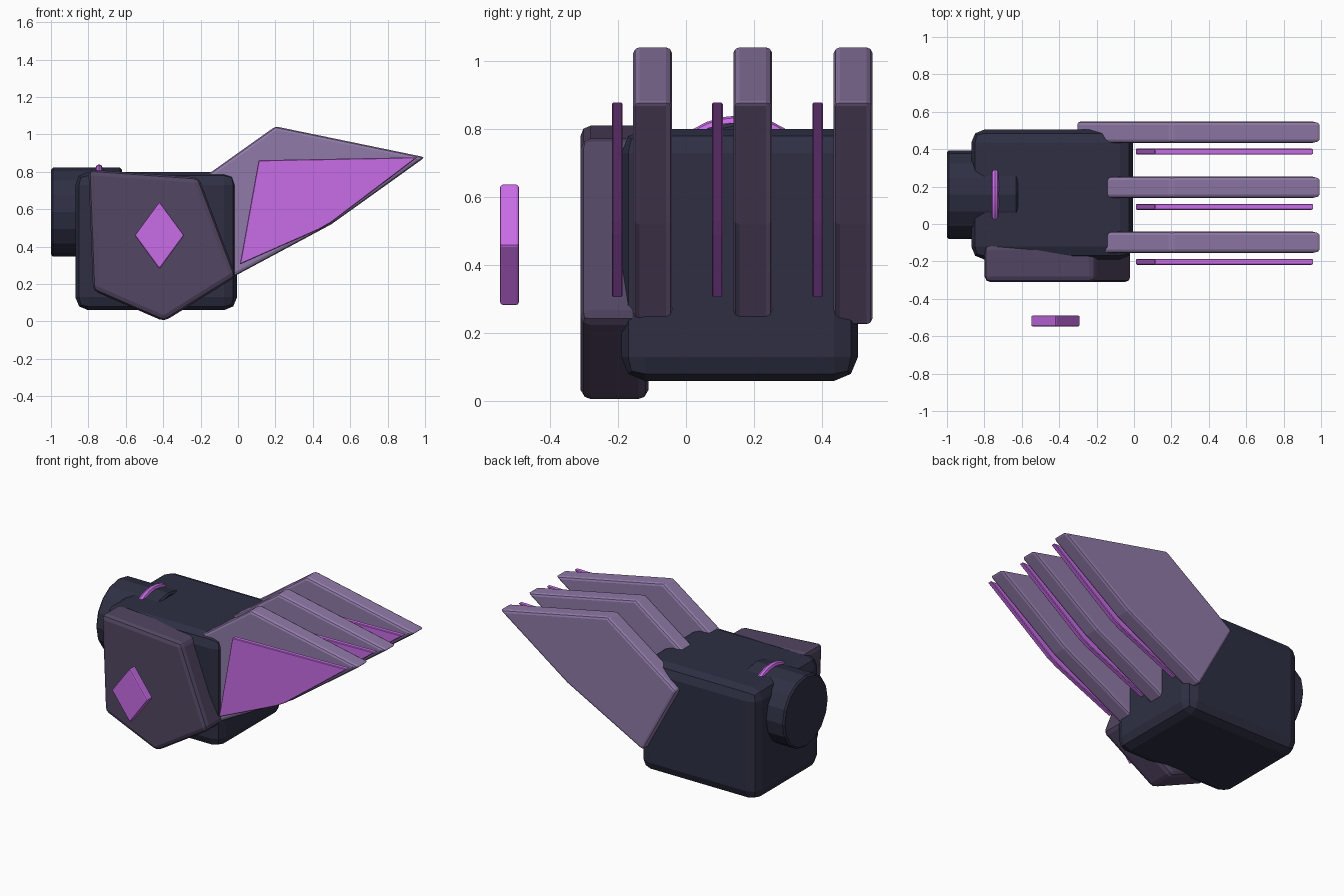
import bpy
import bmesh
import math

cube = bpy.data.objects.get("Cube")
if cube:
    bpy.data.objects.remove(cube, do_unlink=True)


def material(name, r, g, b):
    """Flat material from 0-255 display values, converted to linear."""
    lin = [(v / 255 / 12.92) if v < 11 else ((v / 255 + 0.055) / 1.055) ** 2.4
           for v in (r, g, b)]
    m = bpy.data.materials.new(name)
    m.use_nodes = True
    m.diffuse_color = (*lin, 1)
    bsdf = m.node_tree.nodes["Principled BSDF"]
    bsdf.inputs["Base Color"].default_value = (*lin, 1)
    return m


dark = material("dark slate", 46, 47, 67)
plum = material("dusky plum", 82, 70, 98)
mauve = material("pale mauve", 144, 122, 168)
violet = material("bright violet", 200, 108, 230)


def finish(obj, name, mat, bevel, segments):
    obj.name = name
    obj.data.name = name
    obj.data.materials.append(mat)
    if bevel:
        mod = obj.modifiers.new("Bevel", "BEVEL")
        mod.width = bevel
        mod.segments = segments
    return obj


def prism(name, profile, y0, y1, mat, bevel, segments=2):
    """Extrude an x-z outline from y0 to y1."""
    bm = bmesh.new()
    face = bm.faces.new([bm.verts.new((x, y0, z)) for x, z in profile])
    ext = bmesh.ops.extrude_face_region(bm, geom=[face])
    moved = [v for v in ext["geom"] if isinstance(v, bmesh.types.BMVert)]
    bmesh.ops.translate(bm, verts=moved, vec=(0, y1 - y0, 0))
    bmesh.ops.recalc_face_normals(bm, faces=bm.faces)
    mesh = bpy.data.meshes.new(name)
    bm.to_mesh(mesh)
    bm.free()
    obj = bpy.data.objects.new(name, mesh)
    bpy.context.collection.objects.link(obj)
    return finish(obj, name, mat, bevel, segments)


# Main block
block = [(-0.87, 0.06), (-0.005, 0.06), (-0.005, 0.80), (-0.87, 0.80)]
prism("body", block, -0.19, 0.505, dark, 0.07)

# Round drum on the side, with a ring around it
drum_y, drum_z = 0.157, 0.585
bpy.ops.mesh.primitive_cylinder_add(vertices=16, radius=0.237, depth=0.38,
                                    location=(-0.81, drum_y, drum_z),
                                    rotation=(0, math.pi / 2, 0))
finish(bpy.context.object, "side_drum", dark, 0.01, 1)

bpy.ops.mesh.primitive_torus_add(major_radius=0.235, minor_radius=0.02,
                                 major_segments=32, minor_segments=8,
                                 location=(-0.743, drum_y, drum_z),
                                 rotation=(0, math.pi / 2, 0))
finish(bpy.context.object, "drum_ring", violet, 0, 1)
bpy.ops.object.shade_smooth_by_angle()

# Five-sided guard plate on the front
guard = [(-0.80, 0.812), (-0.21, 0.77), (-0.01, 0.24), (-0.395, 0), (-0.775, 0.165)]
prism("front_plate", guard, -0.31, -0.11, plum, 0.03)

# Diamond floating ahead of the plate
gem = [(-0.42, 0.64), (-0.288, 0.46), (-0.42, 0.28), (-0.552, 0.46)]
prism("front_diamond", gem, -0.547, -0.49, violet, 0.008)

# Three swept fins, each with a thin panel in front
fin = [(-0.31, 0.68), (0.2, 1.043), (1.0, 0.878), (0.5, 0.52), (-0.06, 0.22)]
panel = [(0.01, 0.305), (0.11, 0.862), (0.96, 0.878), (0.5, 0.53), (0.43, 0.49)]
for label, y in (("front", -0.098), ("middle", 0.196), ("back", 0.491)):
    prism(label + "_fin", fin, y - 0.057, y + 0.057, mauve, 0.018)
    prism(label + "_fin_panel", panel, y - 0.12, y - 0.088, violet, 0.004, 1)
